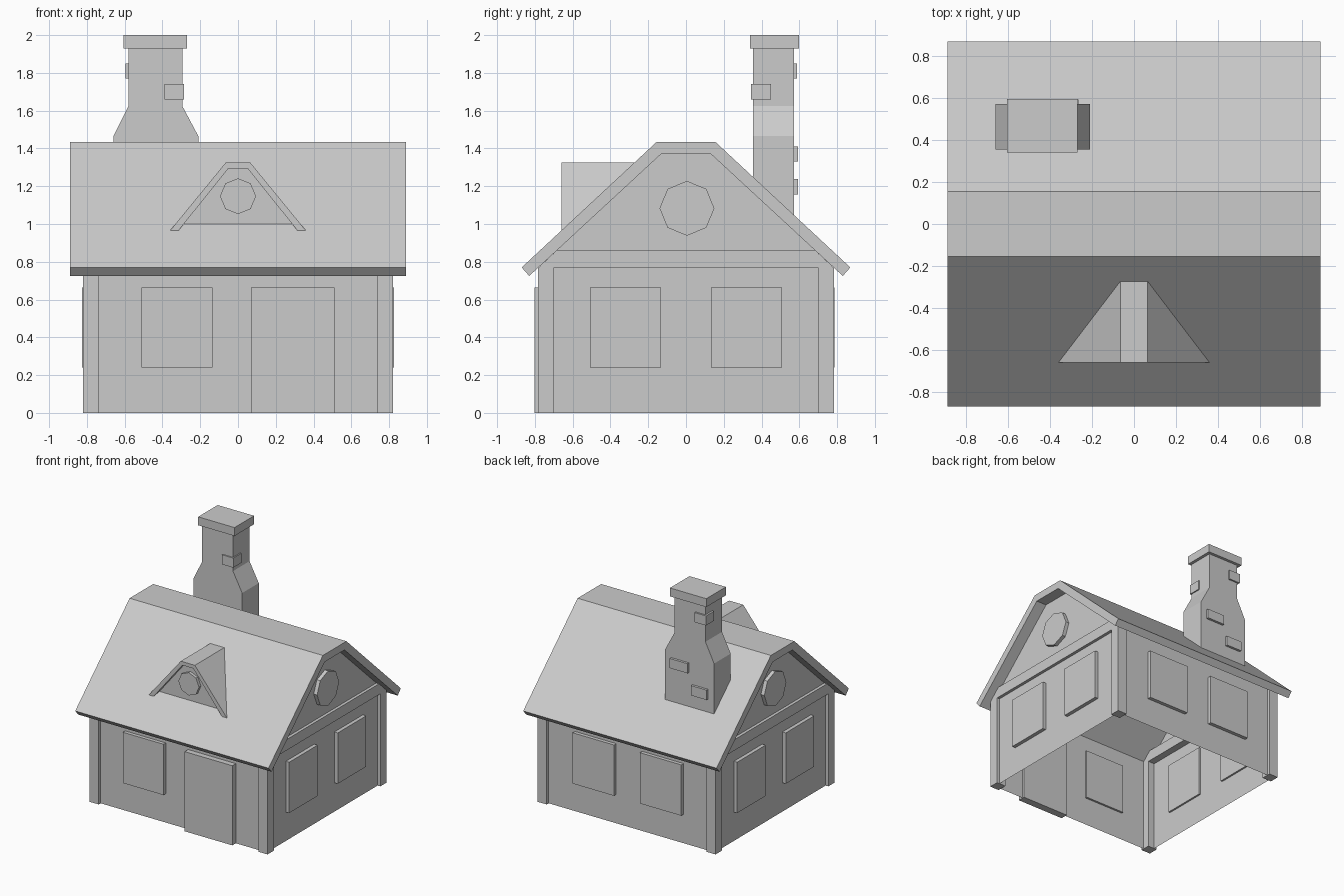
import bpy
import bmesh
import math
from mathutils import Vector

cube = bpy.data.objects.get("Cube")
if cube:
    bpy.data.objects.remove(cube, do_unlink=True)

GREY = (0.6, 0.6, 0.6, 1.0)
mat = bpy.data.materials.new("plain grey")
mat.use_nodes = True
mat.diffuse_color = GREY
mat.node_tree.nodes["Principled BSDF"].inputs["Base Color"].default_value = GREY


def place(axis, u, v, d):
    """Map a profile point (u, v) at depth d along the axis to 3D."""
    return Vector((d, u, v)) if axis == "x" else Vector((u, d, v))


def prism(name, axis, profile, a, b, caps=True, skip=(), clip=None):
    """Extrude a profile from a to b; skip drops side faces, clip cuts by a plane."""
    bm = bmesh.new()
    ends = [[bm.verts.new(place(axis, u, v, d)) for u, v in profile] for d in (a, b)]
    n = len(profile)
    if caps:
        bm.faces.new(ends[0])
        bm.faces.new(ends[1])
    for i in range(n):
        if i not in skip:
            j = (i + 1) % n
            bm.faces.new((ends[0][i], ends[0][j], ends[1][j], ends[1][i]))
    bmesh.ops.recalc_face_normals(bm, faces=bm.faces)
    if clip:
        bmesh.ops.bisect_plane(bm, geom=bm.verts[:] + bm.edges[:] + bm.faces[:],
                               plane_co=clip[0], plane_no=clip[1], clear_inner=True)
    mesh = bpy.data.meshes.new(name)
    bm.to_mesh(mesh)
    bm.free()
    mesh.materials.append(mat)
    obj = bpy.data.objects.new(name, mesh)
    bpy.context.collection.objects.link(obj)
    return obj


def box(name, x0, x1, y0, y1, z0, z1):
    return prism(name, "y", [(x0, z0), (x1, z0), (x1, z1), (x0, z1)], y0, y1)


def octagon(u, v, r):
    return [(u + r * math.cos(i * math.pi / 4), v + r * math.sin(i * math.pi / 4))
            for i in range(8)]


def mirrored(half):
    """Complete a profile that is symmetric about u = 0."""
    return half + [(-u, v) for u, v in reversed(half)]


# Main roof: a folded slab with a flat ridge
roof_outer = [(-0.87, 0.77), (-0.155, 1.435)]
roof_inner = [(-0.83, 0.725), (-0.13, 1.372)]
prism("main_roof", "x", mirrored(roof_outer) + mirrored(roof_inner)[::-1], -0.89, 0.89)

# Planes inside the roof slab, for trimming what stands on it
front_slope = (Vector((0, -0.87, 0.745)), Vector((0, -0.665, 0.715)))
back_slope = (Vector((0, 0.87, 0.745)), Vector((0, 0.665, 0.715)))

# Hollow walls, open below and under the roof
WX, WY = 0.795, 0.757
walls = mirrored([(-WY, 0), (-WY, 0.8), (-0.13, 1.375)])
prism("walls", "x", walls, -WX, WX, skip=(1, 2, 3, 5))

# Corner posts and gable bands
for sx, side in ((-1, "right"), (1, "left")):
    xs = sorted((sx * 0.735, sx * 0.82))
    for sy, end in ((-1, "front"), (1, "back")):
        ys = sorted((sy * 0.7, sy * 0.783))
        box(f"{end}_{side}_post", *xs, *ys, 0, 0.77)
    prism(f"{side}_gable_band", "x", mirrored([(-0.78, 0.77), (-0.684, 0.86)]), *xs)

    # Gable side windows
    xs = sorted((sx * 0.78, sx * 0.826))
    for y in (-0.32, 0.32):
        box(f"{side}_window", *xs, y - 0.187, y + 0.187, 0.24, 0.663)
    prism(f"{side}_round_window", "x", octagon(0.005, 1.083, 0.145), *xs)

# Front and back windows and the door
box("front_window", -0.51, -0.135, -0.787, -0.74, 0.24, 0.663)
for x in (-0.317, 0.303):
    box("back_window", x - 0.19, x + 0.19, 0.74, 0.787, 0.24, 0.663)
box("front_door", 0.07, 0.51, -0.803, -0.74, 0, 0.663)

# Dormer
dormer_outer = [(-0.36, 0.965), (-0.065, 1.325)]
dormer_inner = [(-0.315, 0.965), (-0.05, 1.295)]
prism("dormer_roof", "y", mirrored(dormer_outer) + mirrored(dormer_inner)[::-1],
      -0.66, -0.22, clip=front_slope)
prism("dormer_wall", "y", mirrored(dormer_inner), -0.623, -0.25, clip=front_slope)
prism("dormer_window", "y", octagon(0, 1.147, 0.095), -0.648, -0.61)

# Chimney with tapered shoulders and a cap
stack = [(-0.66, 0.95), (-0.66, 1.465), (-0.58, 1.625), (-0.58, 1.94),
         (-0.295, 1.94), (-0.295, 1.625), (-0.21, 1.465), (-0.21, 0.95)]
prism("chimney_stack", "y", stack, 0.355, 0.573, clip=back_slope)
box("chimney_cap", -0.605, -0.27, 0.34, 0.597, 1.93, 2.0)

# Loose bricks on the chimney
box("front_corner_brick", -0.39, -0.285, 0.345, 0.45, 1.66, 1.74)
box("back_corner_brick", -0.595, -0.49, 0.48, 0.587, 1.77, 1.85)
box("upper_back_brick", -0.43, -0.265, 0.55, 0.593, 1.33, 1.41)
box("lower_back_brick", -0.605, -0.46, 0.55, 0.593, 1.155, 1.237)
